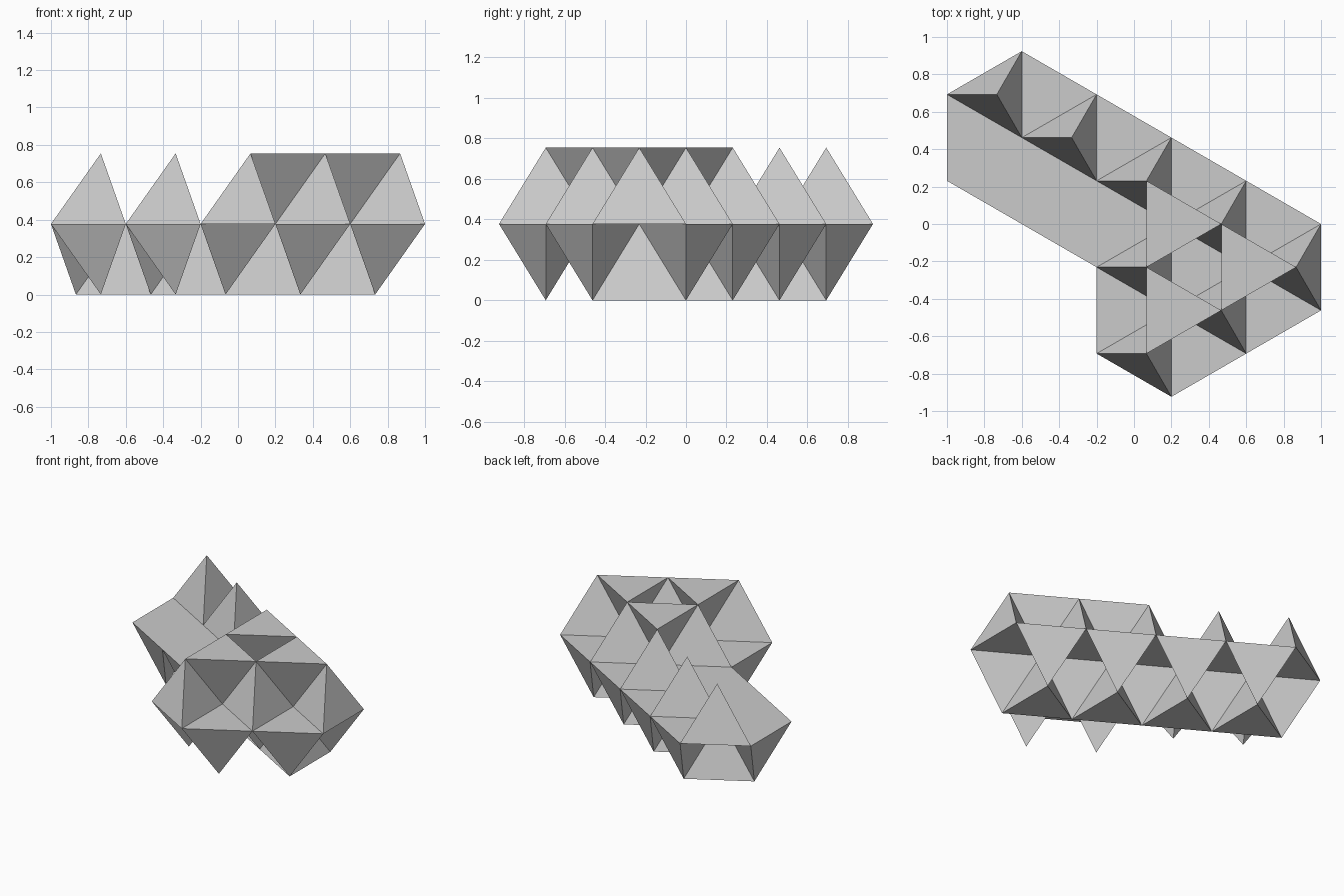
import bpy, bmesh
from math import cos, sin, radians, sqrt

if "Cube" in bpy.data.objects:
    bpy.data.objects.remove(bpy.data.objects["Cube"])

W = 0.4                   # column spacing of the triangular grid
A = W / cos(radians(30))  # edge length of every tetrahedron
H = A * sqrt(2 / 3)       # height of one layer
R = A / sqrt(3)           # radius of a triangular base


def cluster(name, rows, base_z, tip_z, turn):
    """Rows of tetrahedra; each row is (x in W/3, y in A/2, count).
    turn is the heading of one base corner: 0 = right, 180 = left."""
    bm = bmesh.new()
    for col, lev, count in rows:
        for k in range(count):
            x = col * W / 3 - k * W
            y = lev * A / 2 + k * A / 2
            base = [bm.verts.new((x + R * cos(radians(turn + a)),
                                  y + R * sin(radians(turn + a)), base_z))
                    for a in (0, 120, 240)]
            tip = bm.verts.new((x, y, tip_z))
            bm.faces.new(base)
            for i in range(3):
                bm.faces.new((base[i], base[(i + 1) % 3], tip))
    bmesh.ops.recalc_face_normals(bm, faces=bm.faces)
    mesh = bpy.data.meshes.new(name)
    bm.to_mesh(mesh)
    bm.free()
    ob = bpy.data.objects.new(name, mesh)
    bpy.context.collection.objects.link(ob)
    return ob


# Peaks standing on the middle plane
cluster("upper_peaks", [(6.5, -1, 5), (3.5, -2, 2), (0.5, -3, 1)], H, 2 * H, 180)
# Inverted links joining the peak tips
cluster("upper_links", [(4.5, -1, 2), (1.5, -2, 1)], 2 * H, H, 0)
# Points hanging below the middle plane
cluster("lower_points", [(5.5, 0, 4), (5.5, -2, 5), (2.5, -3, 2)], H, 0, 0)
# Two extra hanging points along the left edge
cluster("left_points", [(-2.5, 0, 2)], H, 0, 180)
# Upright links joining the hanging tips
cluster("lower_links", [(4.5, -1, 4)], 0, H, 180)
